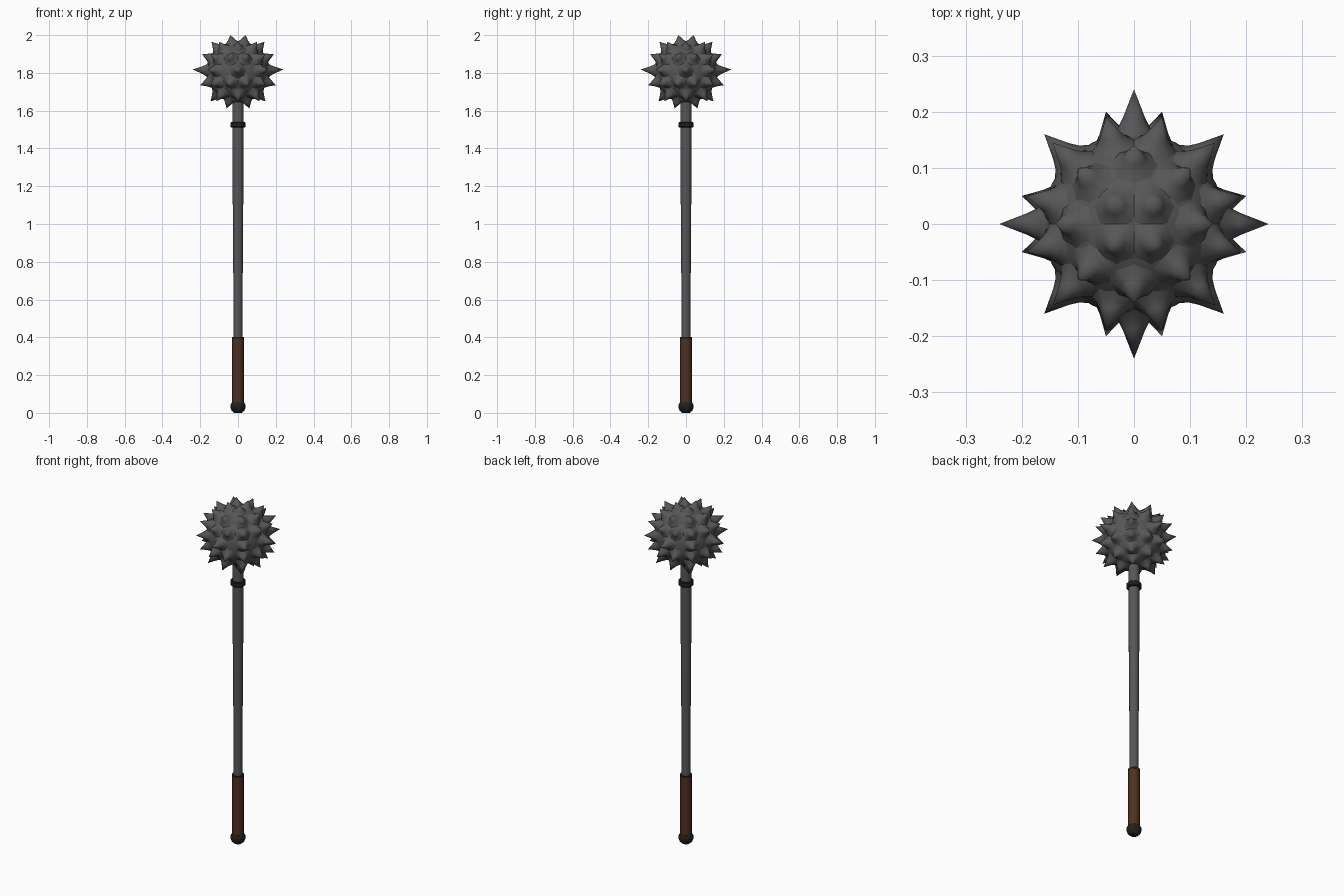
import bpy, bmesh, math
from mathutils import Vector

if "Cube" in bpy.data.objects:
    bpy.data.objects.remove(bpy.data.objects["Cube"])


def material(name, rgb):
    m = bpy.data.materials.new(name)
    m.diffuse_color = (*rgb, 1)
    m.use_nodes = True
    m.node_tree.nodes["Principled BSDF"].inputs["Base Color"].default_value = m.diffuse_color
    return m


STEEL = material("grey steel", (0.095, 0.095, 0.095))
BLACK = material("black iron", (0.014, 0.014, 0.015))
LEATHER = material("brown leather", (0.075, 0.03, 0.014))


def finish(bm, name, mat, angle=40):
    bmesh.ops.recalc_face_normals(bm, faces=bm.faces)
    me = bpy.data.meshes.new(name)
    bm.to_mesh(me)
    bm.free()
    ob = bpy.data.objects.new(name, me)
    bpy.context.collection.objects.link(ob)
    me.materials.append(mat)
    bpy.ops.object.select_all(action='DESELECT')
    ob.select_set(True)
    bpy.context.view_layer.objects.active = ob
    bpy.ops.object.shade_smooth_by_angle(angle=math.radians(angle))
    return ob


def loft(bm, profile, n, origin=Vector((0, 0, 0)), axis=Vector((0, 0, 1)), caps=True):
    """Revolve (radius, distance) points around an axis; radius 0 makes a tip."""
    q = axis.to_track_quat('Z', 'Y')
    rings = []
    for r, d in profile:
        k = 1 if r == 0 else n
        rings.append([bm.verts.new(origin + q @ Vector((
            r * math.cos(2 * math.pi * i / n), r * math.sin(2 * math.pi * i / n), d)))
            for i in range(k)])
    for a, b in zip(rings, rings[1:]):
        for i in range(n):
            j = (i + 1) % n
            if len(b) == 1:
                bm.faces.new((a[i], a[j], b[0]))
            elif len(a) == 1:
                bm.faces.new((a[0], b[j], b[i]))
            else:
                bm.faces.new((a[i], a[j], b[j], b[i]))
    if caps:
        for ring in (rings[0], rings[-1]):
            if len(ring) > 2:
                bm.faces.new(ring)


def turned(name, profile, mat, n=16):
    bm = bmesh.new()
    loft(bm, profile, n)
    return finish(bm, name, mat)


# handle parts
turned("pommel", [(0.02, 0), (0.034, 0.012), (0.04, 0.028), (0.04, 0.042), (0.032, 0.056)], BLACK)
turned("grip", [(0.031, 0.05), (0.031, 0.395)], LEATHER)
turned("grip_ring", [(0.032, 0.393), (0.032, 0.402)], BLACK)
turned("shaft", [(0.024, 0.39), (0.0245, 0.65), (0.027, 1.0), (0.029, 1.26), (0.030, 1.53), (0.030, 1.68)], STEEL)
turned("collar", [(0.036, 1.511), (0.041, 1.516), (0.041, 1.536), (0.036, 1.541)], BLACK)

# head ball
C = Vector((0, 0, 1.805))
bm = bmesh.new()
bmesh.ops.create_icosphere(bm, subdivisions=4, radius=0.163)
bmesh.ops.translate(bm, verts=bm.verts, vec=C)
finish(bm, "head_ball", STEEL)

# spikes: tips repeat by quarter turns around the head
seeds = [
    (0.04, 0.04, 2.0),
    (0.14, 0, 1.965), (0.10, 0.10, 1.965),
    (0.19, 0.05, 1.90), (0.05, 0.19, 1.90), (0.145, 0.145, 1.90),
    (0.24, 0, 1.818), (0.16, 0.16, 1.818),
    (0.20, 0.05, 1.735), (0.05, 0.20, 1.735), (0.145, 0.145, 1.735),
    (0.145, 0, 1.65), (0.115, 0.115, 1.65),
    (0.06, 0.06, 1.612),
]
bm = bmesh.new()
for x, y, z in seeds:
    for k in range(4):
        c, s = round(math.cos(k * math.pi / 2)), round(math.sin(k * math.pi / 2))
        d = Vector((x * c - y * s, x * s + y * c, z)) - C
        L = d.length
        h = L - 0.16
        loft(bm, [(0.045, 0.155), (0.030, 0.16 + 0.12 * h), (0.02, 0.16 + 0.36 * h), (0, L)],
             8, C, d.normalized(), caps=False)
finish(bm, "head_spikes", STEEL, 60)
